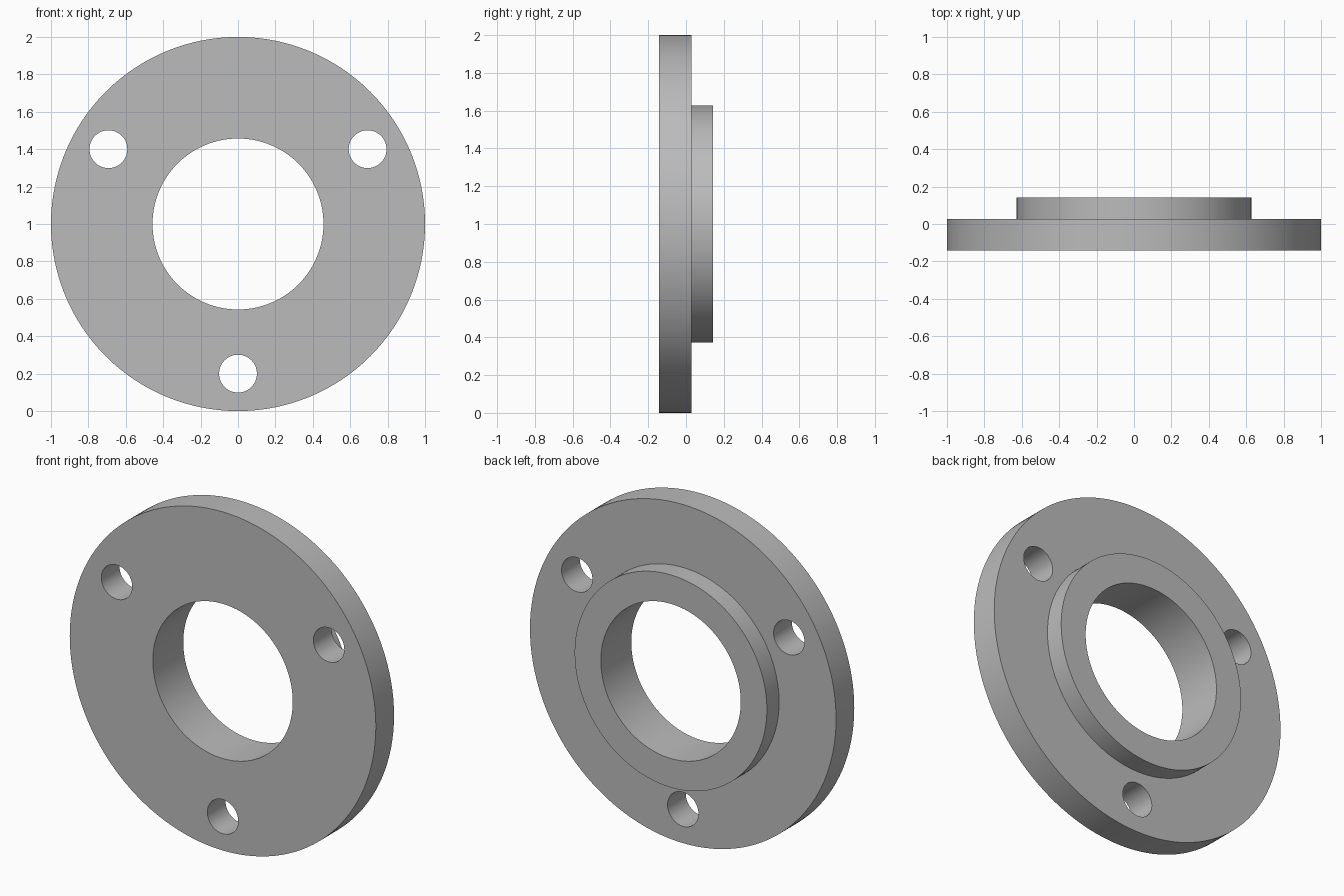
import bpy, bmesh, math
from mathutils import Vector

FRONT, STEP, BACK = -0.142, 0.028, 0.142
BORE, COLLAR, RIM = 0.457, 0.628, 1.0
HOLE_RADIUS, HOLE_CIRCLE = 0.101, 0.8
CENTRE = Vector((0, 0, 1))

cube = bpy.data.objects.get("Cube")
if cube:
    bpy.data.objects.remove(cube, do_unlink=True)

grey = bpy.data.materials.new("plain grey")
grey.use_nodes = True
grey.diffuse_color = (0.5, 0.5, 0.5, 1)
grey.node_tree.nodes["Principled BSDF"].inputs["Base Color"].default_value = (0.5, 0.5, 0.5, 1)


def lathe(name, profile, centre, steps):
    """Spin a closed (radius, y) profile around the y axis."""
    bm = bmesh.new()
    verts = [bm.verts.new((r, y, 0)) for r, y in profile]
    edges = [bm.edges.new((v, verts[i - 1])) for i, v in enumerate(verts)]
    bmesh.ops.spin(bm, geom=verts + edges, cent=(0, 0, 0), axis=(0, 1, 0),
                   angle=math.tau, steps=steps, use_merge=True)
    bmesh.ops.remove_doubles(bm, verts=bm.verts, dist=1e-5)
    bmesh.ops.recalc_face_normals(bm, faces=bm.faces)
    mesh = bpy.data.meshes.new(name)
    bm.to_mesh(mesh)
    bm.free()
    obj = bpy.data.objects.new(name, mesh)
    obj.location = centre
    mesh.materials.append(grey)
    bpy.context.collection.objects.link(obj)
    return obj


def cylinder_cutter(name, centre):
    bpy.ops.mesh.primitive_cylinder_add(vertices=64, radius=HOLE_RADIUS, depth=1,
                                        location=centre, rotation=(math.pi / 2, 0, 0))
    obj = bpy.context.object
    obj.name = name
    obj.data.materials.append(grey)
    return obj


# Flange disc with raised collar on the back and a through bore
flange = lathe("flange", [(BORE, FRONT), (RIM, FRONT), (RIM, STEP),
                          (COLLAR, STEP), (COLLAR, BACK), (BORE, BACK)], CENTRE, 128)

# Three bolt holes, one straight down and the others evenly spaced
for i in range(3):
    angle = -math.pi / 2 + i * math.tau / 3
    spot = CENTRE + HOLE_CIRCLE * Vector((math.cos(angle), 0, math.sin(angle)))
    cutter = cylinder_cutter("bolt_hole_cutter", spot)
    bpy.context.view_layer.objects.active = flange
    cut = flange.modifiers.new("bolt hole", 'BOOLEAN')
    cut.operation = 'DIFFERENCE'
    cut.solver = 'EXACT'
    cut.object = cutter
    bpy.ops.object.modifier_apply(modifier=cut.name)
    bpy.data.objects.remove(cutter, do_unlink=True)

# Smooth round walls, crisp rims
bpy.ops.object.select_all(action='DESELECT')
flange.select_set(True)
bpy.context.view_layer.objects.active = flange
bpy.ops.object.shade_smooth_by_angle(angle=math.radians(30))
